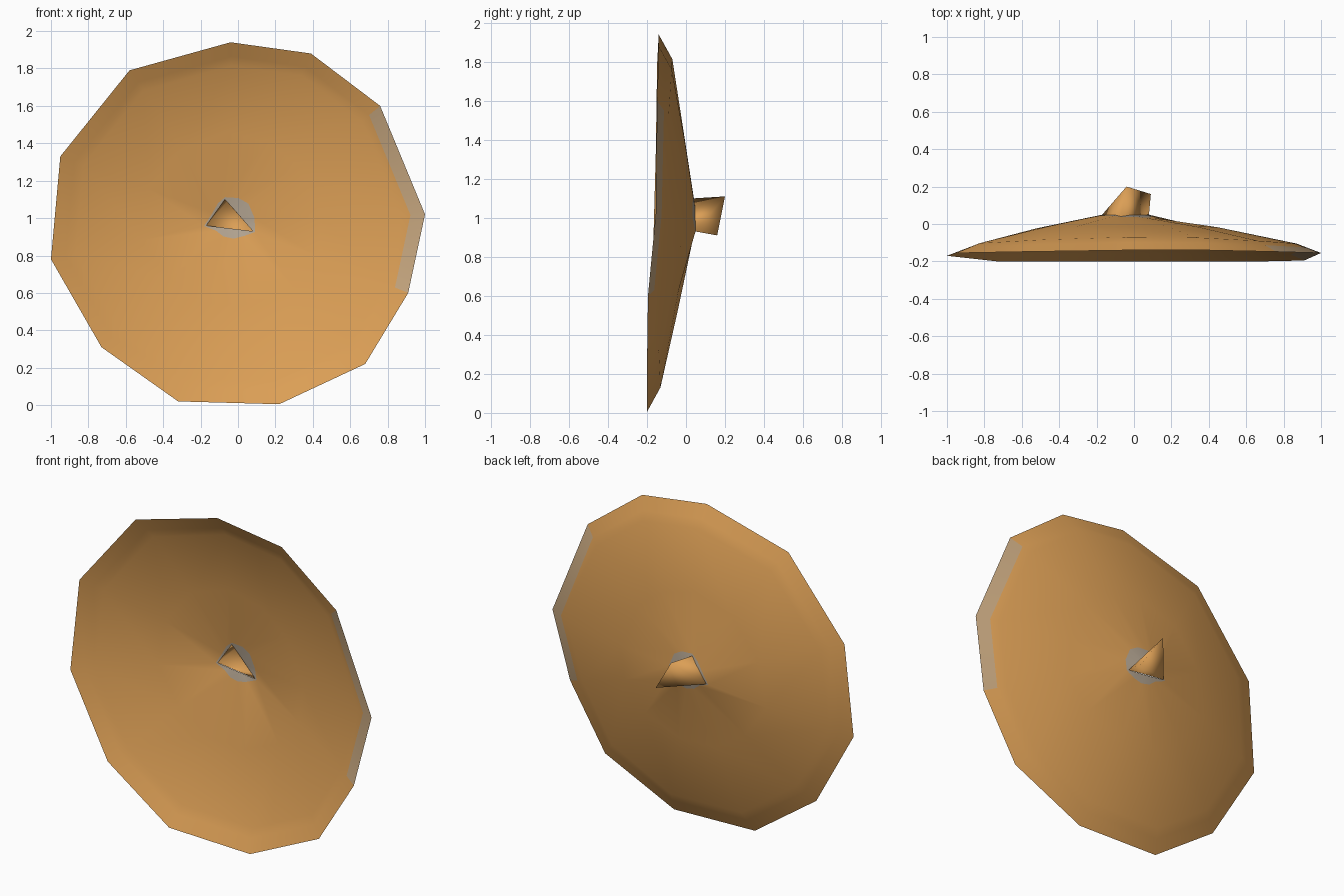
import bpy, bmesh
from mathutils import Vector
from mathutils.geometry import intersect_line_line_2d

if "Cube" in bpy.data.objects:
    bpy.data.objects.remove(bpy.data.objects["Cube"])


def material(name, colour):
    m = bpy.data.materials.new(name)
    m.diffuse_color = (*colour, 1)
    m.use_nodes = True
    m.node_tree.nodes["Principled BSDF"].inputs["Base Color"].default_value = m.diffuse_color
    return m


MATS = [material("warm_brass", (0.71, 0.345, 0.092)),
        material("worn_tan", (0.56, 0.38, 0.21)),
        material("worn_grey", (0.46, 0.38, 0.29))]

# Uneven twelve-sided rim (x, y, z)
RIM = [(-.04, -.14, 1.94), (.39, -.14, 1.88), (.76, -.148, 1.6), (1, -.155, 1.02),
       (.91, -.195, .6), (.68, -.2, .22), (.22, -.2, .005), (-.32, -.2, .02),
       (-.73, -.2, .31), (-1, -.17, .78), (-.95, -.155, 1.33), (-.58, -.148, 1.79)]
# Triangular hub opening and the two tip corners of the stub
A, B, C = Vector((-.07, .04, 1.1)), Vector((-.17, .05, .96)), Vector((.08, .05, .93))
D, E = Vector((-.04, .2, 1.11)), Vector((.09, .16, .91))
CENTRE = (A + B + C) / 3
SPOT = Vector((-.025, .047, 1.0))


def finish(name, bm):
    me = bpy.data.meshes.new(name)
    bm.to_mesh(me)
    bm.free()
    for m in MATS:
        me.materials.append(m)
    ob = bpy.data.objects.new(name, me)
    bpy.context.collection.objects.link(ob)
    for p in me.polygons:
        p.use_smooth = True
    return ob


def hub_point(p):
    # where the spoke towards p crosses the hub triangle
    c, q = Vector((CENTRE.x, CENTRE.z)), Vector((p.x, p.z))
    for s, t in ((A, B), (B, C), (C, A)):
        hit = intersect_line_line_2d(c, q, Vector((s.x, s.z)), Vector((t.x, t.z)))
        if hit:
            return Vector((hit.x, .047, hit.y))
    return CENTRE.copy()


# Dish: shallow cone with a steeper band at the rim
bm = bmesh.new()
rims = [Vector(r) for r in RIM]
hubs = [hub_point(r) for r in rims]
for corner in (A, B, C):                       # keep the triangle's corners sharp
    k = min(range(12), key=lambda i: (hubs[i] - corner).length)
    hubs[k] = corner.copy()
rings = [[] for _ in range(6)]
mid = Vector((0, 0, .97))
for rim, hub in zip(rims, hubs):
    fold = mid + (rim - mid) * .87
    fold.y = rim.y + .07 - .02 * rim.x ** 2
    reach = max(.012, .115 - (hub - SPOT).length) / (fold - hub).length
    collar = hub.lerp(fold, reach)
    half = hub.lerp(fold, .5)
    half.y += .012 * abs(rim.x)
    edge = fold.lerp(rim, .4)
    for ring, p in zip(rings, (hub, collar, half, fold, edge, rim)):
        ring.append(bm.verts.new(p))
n = len(RIM)
for k, (a, b) in enumerate(zip(rings, rings[1:])):
    for i in range(n):
        j = (i + 1) % n
        f = bm.faces.new((a[i], b[i], b[j], a[j]))
        # worn collar round the hub and worn patch on the right-hand rim
        c = f.calc_center_median()
        if k == 0:
            f.material_index = 2
        elif k == 4 and c.x > .75 and c.z > .7:
            f.material_index = 1
bmesh.ops.recalc_face_normals(bm, faces=bm.faces)
finish("dish", bm)

# Stub on the back, open towards the front
bm = bmesh.new()
a, b, c, d, e = [bm.verts.new(p) for p in (A, B, C, D, E)]
for f in ((a, b, d), (b, e, d), (b, c, e), (a, d, c), (c, d, e)):
    bm.faces.new(f)
inside = (A + B + C + D + E) / 5
bm.normal_update()
for f in bm.faces:
    if f.normal.dot(f.calc_center_median() - inside) < 0:
        f.normal_flip()
finish("back_stub", bm)
